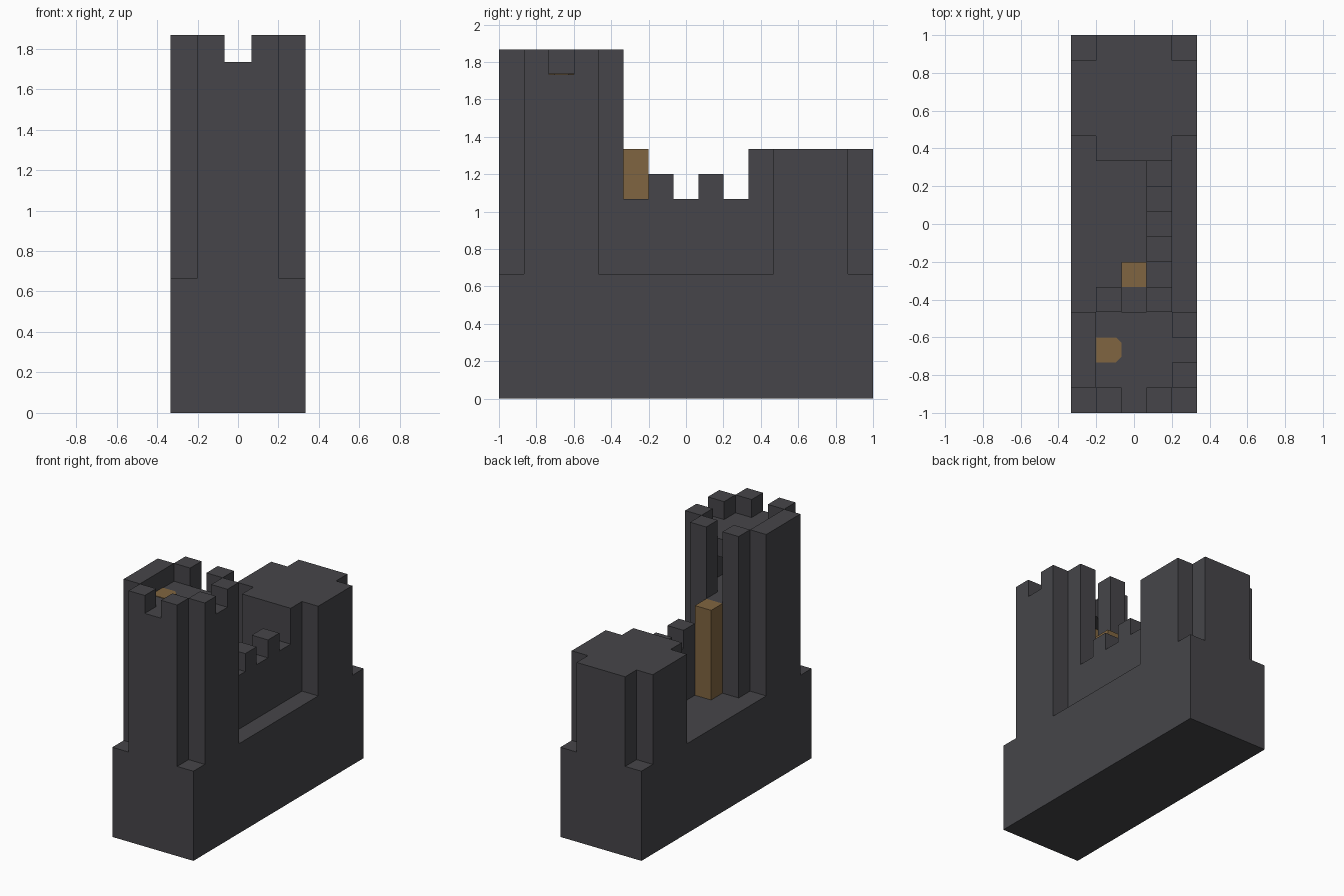
import bpy
import bmesh

default = bpy.data.objects.get("Cube")
if default:
    bpy.data.objects.remove(default, do_unlink=True)

U = 2 / 15          # one building block
NX, NY = 5, 15      # footprint in blocks


def material(name, colour):
    m = bpy.data.materials.new(name)
    m.use_nodes = True
    m.diffuse_color = colour
    m.node_tree.nodes["Principled BSDF"].inputs["Base Color"].default_value = colour
    return m


STONE = material("dark stone", (0.061, 0.06, 0.067, 1))
WOOD = material("brown wood", (0.216, 0.13, 0.052, 1))


def prism(name, outline, z0, z1, mat=STONE):
    """Extrude an outline, given in blocks, from z0 to z1."""
    bm = bmesh.new()
    verts = [bm.verts.new(((x - NX / 2) * U, (y - NY / 2) * U, z0 * U)) for x, y in outline]
    face = bm.faces.new(verts)
    out = bmesh.ops.extrude_face_region(bm, geom=[face])
    top = [g for g in out["geom"] if isinstance(g, bmesh.types.BMVert)]
    bmesh.ops.translate(bm, verts=top, vec=(0, 0, (z1 - z0) * U))
    bmesh.ops.recalc_face_normals(bm, faces=bm.faces)
    mesh = bpy.data.meshes.new(name)
    bm.to_mesh(mesh)
    bm.free()
    mesh.materials.append(mat)
    obj = bpy.data.objects.new(name, mesh)
    bpy.context.collection.objects.link(obj)
    return obj


def box(name, x0, x1, y0, y1, z0, z1, mat=STONE):
    return prism(name, [(x0, y0), (x1, y0), (x1, y1), (x0, y1)], z0, z1, mat)


def tower_plan(y):
    """Five-block square with its corners notched out."""
    return [(1, y), (4, y), (4, y + 1), (5, y + 1), (5, y + 4), (4, y + 4),
            (4, y + 5), (1, y + 5), (1, y + 4), (0, y + 4), (0, y + 1), (1, y + 1)]


# Base and the low rear tower
box("base", 0, NX, 0, NY, 0, 5)
prism("rear_tower", tower_plan(10), 5, 10)

# Tall front tower: solid foot, then a room whose wall is open at the back
prism("front_tower_foot", tower_plan(0), 5, 10)
plan = tower_plan(0)
doorway = [(3, 5), (3, 4), (4, 4), (4, 1), (1, 1), (1, 4), (2, 4), (2, 5)]
prism("front_tower_room_wall", plan[:7] + doorway + plan[7:], 10, 13)
box("front_tower_roof_floor", 1, 4, 1, 4, 12, 13)

# Battlements of the front tower
box("front_tower_parapet", 0, 1, 1, 4, 13, 14)
for x, y in [(1, 0), (3, 0), (4, 1), (4, 3), (1, 4), (3, 4)]:
    box("front_tower_merlon", x, x + 1, y, y + 1, 13, 14)

# Curtain wall between the towers
box("curtain_wall", 3, 4, 5, 10, 5, 8)
for y in (6, 8):
    box("curtain_wall_merlon", 3, 4, y, y + 1, 8, 9)

# Wooden ladders: courtyard to doorway, and room to roof
box("courtyard_ladder", 2, 3, 5, 6, 5, 10, WOOD)
c = 0.22
prism("roof_ladder", [(1, 2), (2 - c, 2), (2, 2 + c), (2, 3 - c), (2 - c, 3), (1, 3)],
      10, 13.03, WOOD)
